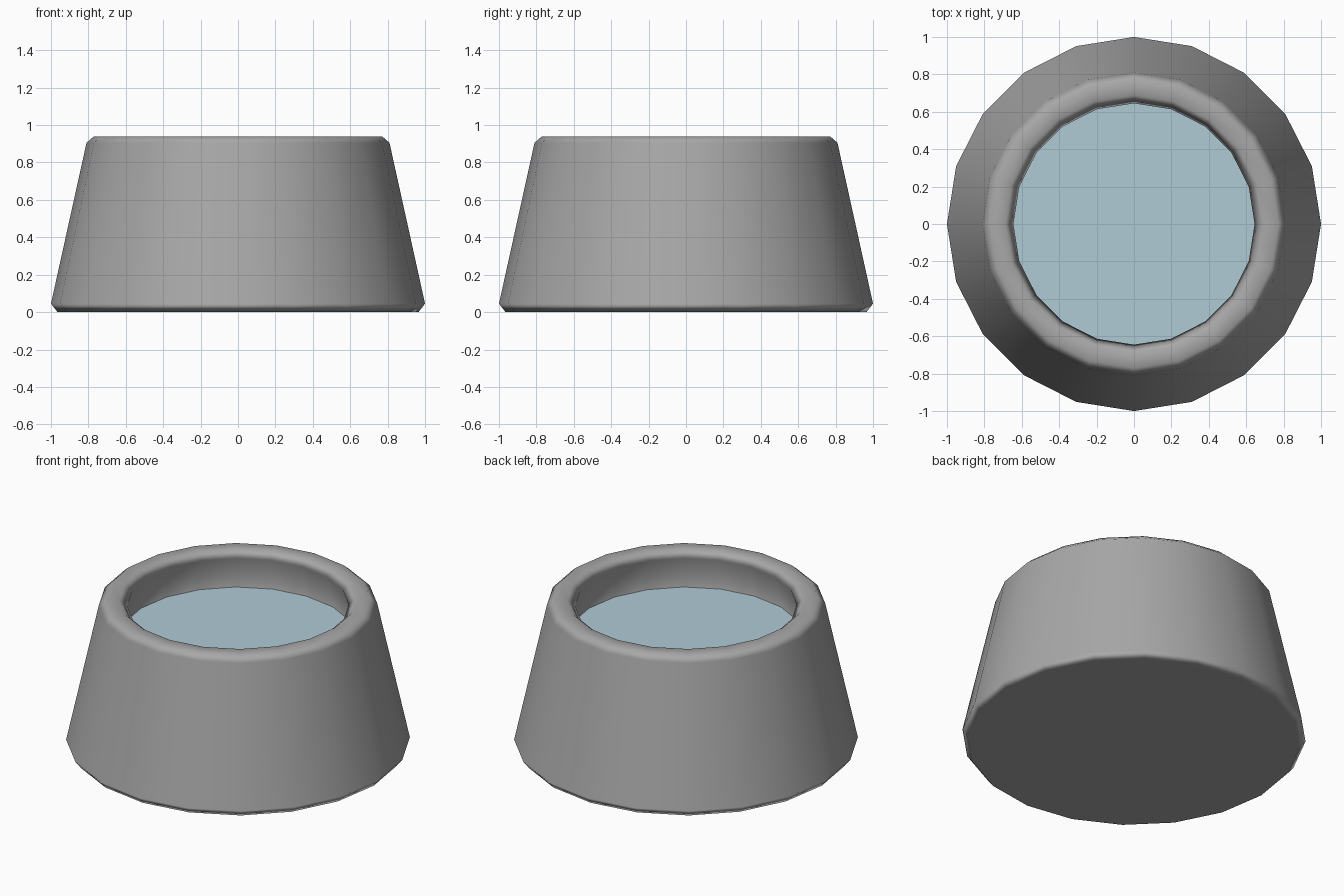
import bpy, bmesh, math

if "Cube" in bpy.data.objects:
    bpy.data.objects.remove(bpy.data.objects["Cube"])

SIDES = 20


def material(name, rgb):
    m = bpy.data.materials.new(name)
    m.diffuse_color = (*rgb, 1)
    m.use_nodes = True
    m.node_tree.nodes["Principled BSDF"].inputs["Base Color"].default_value = m.diffuse_color
    return m


def lathe(name, profile, mat):
    """Spin a (radius, height) profile round z and cap both ends."""
    bm = bmesh.new()
    rings = []
    for r, z in profile:
        rings.append([bm.verts.new((r * math.cos(2 * math.pi * i / SIDES),
                                    r * math.sin(2 * math.pi * i / SIDES), z))
                      for i in range(SIDES)])
    for a, b in zip(rings, rings[1:]):
        for i in range(SIDES):
            j = (i + 1) % SIDES
            bm.faces.new((a[i], a[j], b[j], b[i]))
    if len(rings) > 1:
        bm.faces.new(rings[0][::-1])
    bm.faces.new(rings[-1])
    me = bpy.data.meshes.new(name)
    bm.to_mesh(me)
    bm.free()
    me.materials.append(mat)
    ob = bpy.data.objects.new(name, me)
    bpy.context.collection.objects.link(ob)
    return ob


grey = material("bowl grey", (0.39, 0.39, 0.39))
blue = material("water blue", (0.434, 0.597, 0.672))

# Tapered bowl: chamfered foot, rounded rim, inner wall parallel to the outside
bowl = lathe("bowl", [(0.965, 0), (1.0, 0.045), (0.81, 0.905), (0.77, 0.94),
                      (0.69, 0.94), (0.645, 0.90), (0.80, 0.20)], grey)
for p in bowl.data.polygons:
    p.use_smooth = True
# Keep the big faces flat and blend only across the chamfers
wn = bowl.modifiers.new("even_shading", 'WEIGHTED_NORMAL')
wn.weight = 100

# Water surface inside the bowl
lathe("water", [(0.69, 0.695)], blue)
